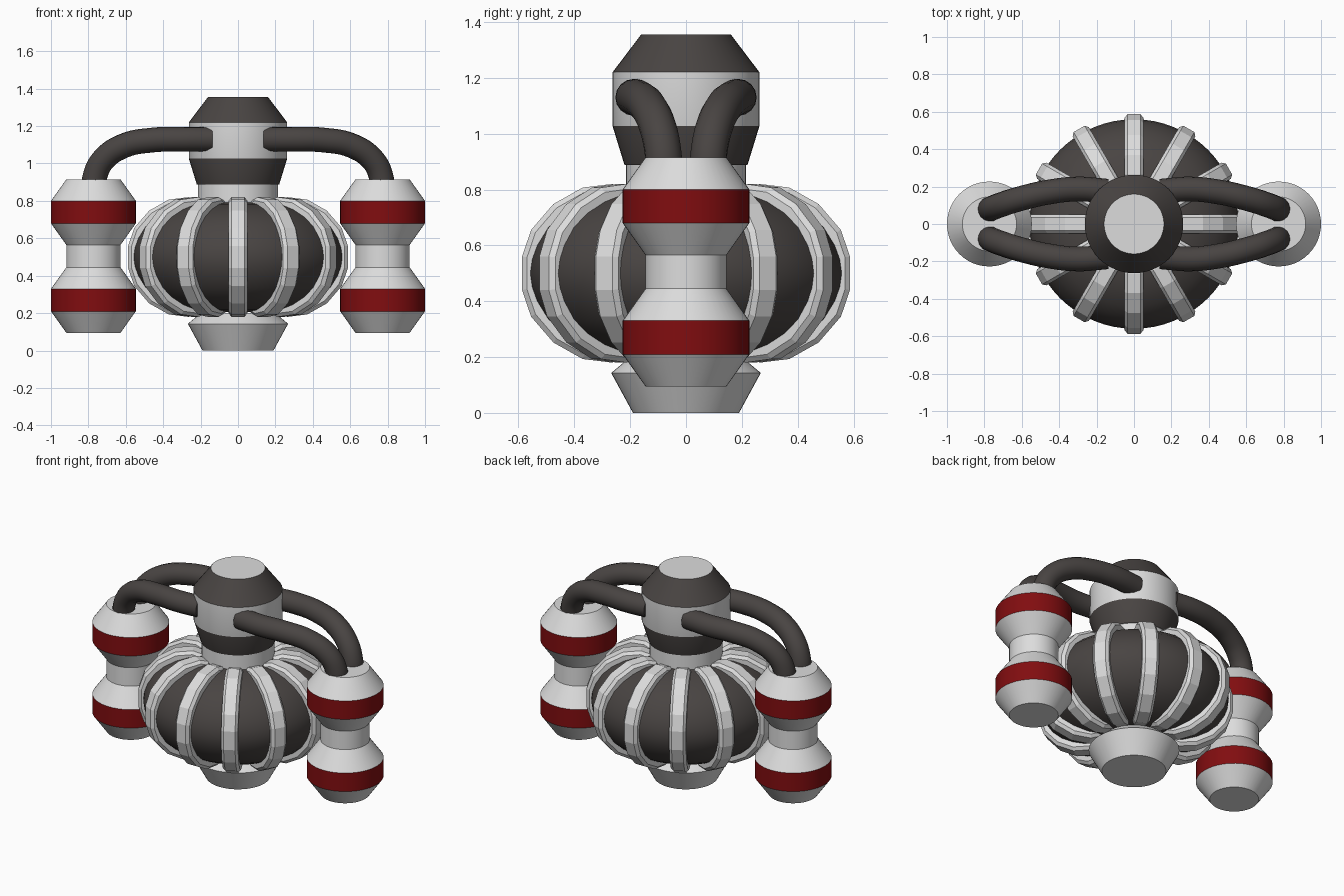
import bpy, bmesh, math
from mathutils import Vector

if "Cube" in bpy.data.objects:
    bpy.data.objects.remove(bpy.data.objects["Cube"])


def mat(name, rgb):
    m = bpy.data.materials.new(name)
    m.diffuse_color = (*rgb, 1)
    m.use_nodes = True
    m.node_tree.nodes["Principled BSDF"].inputs["Base Color"].default_value = m.diffuse_color
    return m


LIGHT = mat("light_grey", (0.72, 0.72, 0.72))
DARK = mat("charcoal", (0.066, 0.058, 0.055))
RED = mat("deep_red", (0.22, 0.004, 0.005))


def finish(name, bm, mats, angle=30):
    bmesh.ops.recalc_face_normals(bm, faces=bm.faces)
    me = bpy.data.meshes.new(name)
    bm.to_mesh(me)
    bm.free()
    ob = bpy.data.objects.new(name, me)
    bpy.context.collection.objects.link(ob)
    for m in mats:
        me.materials.append(m)
    bpy.ops.object.select_all(action='DESELECT')
    ob.select_set(True)
    bpy.context.view_layer.objects.active = ob
    bpy.ops.object.shade_smooth_by_angle(angle=math.radians(angle))
    return ob


def lathe(name, profile, mats, bands=None, center_x=0.0, n=48, angle=30):
    """Revolve (radius, z) points; bands gives a material index per segment."""
    bm = bmesh.new()
    rings = [[bm.verts.new((center_x + r * math.cos(2 * math.pi * i / n),
                            r * math.sin(2 * math.pi * i / n), z)) for i in range(n)]
             for r, z in profile]
    for k in range(len(rings) - 1):
        a, b = rings[k], rings[k + 1]
        for i in range(n):
            j = (i + 1) % n
            f = bm.faces.new((a[i], a[j], b[j], b[i]))
            f.material_index = bands[k] if bands else 0
    bm.faces.new(rings[0])
    bm.faces.new(rings[-1])
    return finish(name, bm, mats, angle)


# Foot, neck and head
lathe("foot", [(0.19, 0), (0.268, 0.143), (0.2, 0.2)], [LIGHT])
lathe("neck", [(0.215, 0.7), (0.215, 0.9)], [LIGHT])
lathe("head", [(0.22, 0.887), (0.263, 1.027), (0.263, 1.22), (0.16, 1.356)],
      [LIGHT, DARK], [1, 0, 1])

# Squashed round body
half = [(0.56, 0.0), (0.553, 0.05), (0.535, 0.1), (0.495, 0.165), (0.44, 0.215),
        (0.37, 0.255), (0.29, 0.283), (0.19, 0.295)]
core = [(r, 0.5 - h) for r, h in reversed(half)] + [(r, 0.5 + h) for r, h in half[1:]]
lathe("body", core, [DARK], n=64, angle=40)

# Twelve faceted ribs, swept along one profile with a bevelled section
rib_half = [(0.587, 0.06), (0.555, 0.155), (0.475, 0.248), (0.37, 0.307), (0.265, 0.32),
            (0.19, 0.295)]
rib = [Vector((r, -h)) for r, h in reversed(rib_half)] + [Vector(p) for p in rib_half]
section = [(-0.05, -0.07), (-0.05, -0.018), (-0.034, 0), (0.034, 0), (0.05, -0.018),
           (0.05, -0.07)]
for k in range(12):
    a = k * math.pi / 6
    out, side = Vector((math.cos(a), math.sin(a), 0)), Vector((-math.sin(a), math.cos(a), 0))
    bm = bmesh.new()
    rings = []
    for i, p in enumerate(rib):
        t = (rib[min(i + 1, len(rib) - 1)] - rib[max(i - 1, 0)]).normalized()
        ring = []
        for w, d in section:
            q = p + Vector((t.y, -t.x)) * d
            ring.append(bm.verts.new(out * q.x + side * w + Vector((0, 0, 0.5 + q.y))))
        rings.append(ring)
    m = len(section)
    for r0, r1 in zip(rings, rings[1:]):
        for i in range(m):
            bm.faces.new((r0[i], r0[(i + 1) % m], r1[(i + 1) % m], r1[i]))
    bm.faces.new(rings[0])
    bm.faces.new(rings[-1])
    finish(f"rib_{k + 1}", bm, [LIGHT], 5)

# Side canisters with red bands
canister = [(0.145, 0.095), (0.227, 0.21), (0.227, 0.33), (0.145, 0.445),
            (0.145, 0.565), (0.227, 0.68), (0.227, 0.80), (0.145, 0.915)]
for sx, word in ((-1, "left"), (1, "right")):
    lathe(f"{word}_canister", canister, [LIGHT, RED], [0, 1, 0, 0, 0, 1, 0], 0.773 * sx)

# Four hoses from the head to the canisters
path = [(0.14, 0.175, 1.13), (0.3, 0.187, 1.13), (0.46, 0.17, 1.125), (0.61, 0.135, 1.095),
        (0.72, 0.1, 1.02), (0.765, 0.082, 0.93), (0.77, 0.078, 0.85)]
for sx in (-1, 1):
    for sy in (-1, 1):
        name = f"{'front' if sy < 0 else 'back'}_{'left' if sx < 0 else 'right'}_hose"
        cu = bpy.data.curves.new(name, 'CURVE')
        cu.dimensions = '3D'
        cu.bevel_depth = 0.066
        cu.bevel_resolution = 6
        cu.resolution_u = 6
        cu.use_fill_caps = True
        sp = cu.splines.new('BEZIER')
        sp.bezier_points.add(len(path) - 1)
        for bp, (x, y, z) in zip(sp.bezier_points, path):
            bp.co = (x * sx, y * sy, z)
            bp.handle_left_type = bp.handle_right_type = 'AUTO'
        cu.materials.append(DARK)
        bpy.context.collection.objects.link(bpy.data.objects.new(name, cu))
